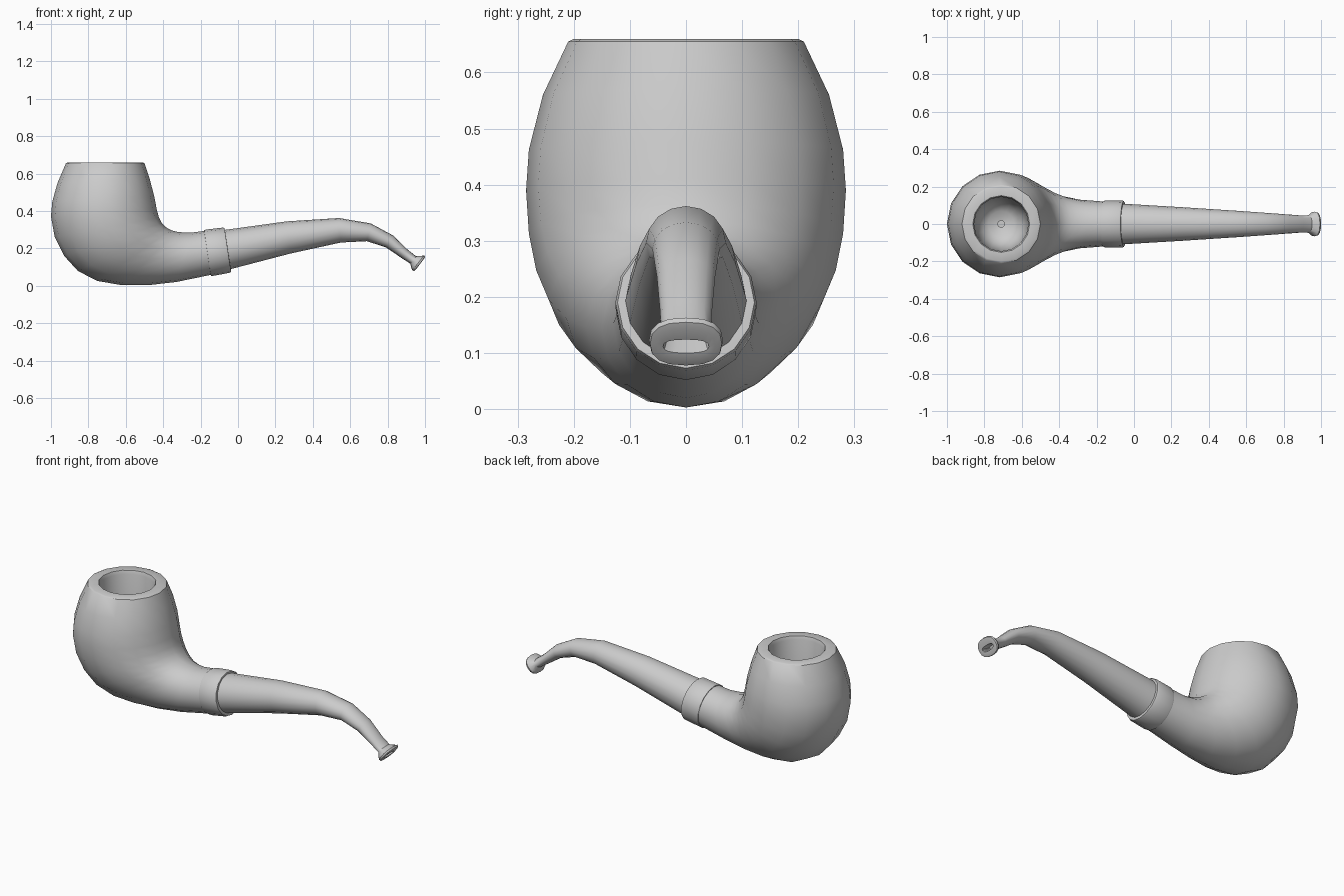
import bpy, bmesh, math

SIDES = 16


def ring(a, b, w, power=1.0):
    """Oval ring spanning a-b in the XZ plane, half-width w in Y. power < 1 squares it off."""
    pts = []
    for i in range(SIDES):
        t = 2 * math.pi * i / SIDES
        c, s = math.cos(t), math.sin(t)
        c = math.copysign(abs(c) ** power, c) if abs(c) > 1e-6 else 0.0
        s = math.copysign(abs(s) ** power, s) if abs(s) > 1e-6 else 0.0
        pts.append(((a[0] + b[0]) / 2 + c * (b[0] - a[0]) / 2, s * w,
                    (a[1] + b[1]) / 2 + c * (b[1] - a[1]) / 2))
    return pts


def flat_ring(r, z, x=-0.71):
    return ring((x - r, z), (x + r, z), r)


def loft(name, rings, angle=38):
    """Skin a list of rings into a closed smooth-shaded object."""
    bm = bmesh.new()
    rows = [[bm.verts.new(p) for p in r] for r in rings]
    for r0, r1 in zip(rows, rows[1:]):
        for i in range(SIDES):
            j = (i + 1) % SIDES
            bm.faces.new((r0[i], r0[j], r1[j], r1[i]))
    bm.faces.new(rows[0])
    bm.faces.new(rows[-1])
    bmesh.ops.recalc_face_normals(bm, faces=bm.faces)
    mesh = bpy.data.meshes.new(name)
    bm.to_mesh(mesh)
    bm.free()
    obj = bpy.data.objects.new(name, mesh)
    bpy.context.collection.objects.link(obj)
    bpy.ops.object.select_all(action='DESELECT')
    obj.select_set(True)
    bpy.context.view_layer.objects.active = obj
    bpy.ops.object.shade_smooth_by_angle(angle=math.radians(angle))
    return obj


# Bowl: draught hole, chamber, rim, then outer wall fanning round into the shank
chamber = [flat_ring(r, z) for r, z in (
    (0.018, 0.10), (0.018, 0.15), (0.07, 0.16), (0.108, 0.19), (0.132, 0.25),
    (0.142, 0.35), (0.145, 0.64), (0.152, 0.66), (0.20, 0.66))]
outer = [ring(a, b, w) for a, b, w in (
    ((-0.92, 0.655), (-0.50, 0.655), 0.21),
    ((-0.965, 0.55), (-0.472, 0.57), 0.255),
    ((-0.993, 0.45), (-0.447, 0.475), 0.28),
    ((-1.0, 0.37), (-0.435, 0.41), 0.285),
    ((-0.98, 0.26), (-0.423, 0.365), 0.28),
    ((-0.93, 0.16), (-0.407, 0.335), 0.267),
    ((-0.855, 0.078), (-0.386, 0.313), 0.245),
    ((-0.75, 0.025), (-0.36, 0.298), 0.213),
    ((-0.62, 0.003), (-0.33, 0.289), 0.178),
    ((-0.48, 0.003), (-0.295, 0.285), 0.15),
    ((-0.33, 0.02), (-0.25, 0.284), 0.13),
    ((-0.145, 0.058), (-0.18, 0.293), 0.12))]
loft("bowl_and_shank", chamber + outer)

# Collar band where the shank meets the stem
loft("collar_band", [ring(a, b, w) for a, b, w in (
    ((-0.147, 0.062), (-0.181, 0.29), 0.117),
    ((-0.145, 0.053), (-0.181, 0.297), 0.123),
    ((-0.137, 0.052), (-0.173, 0.300), 0.125),
    ((-0.045, 0.069), (-0.080, 0.311), 0.126),
    ((-0.037, 0.073), (-0.072, 0.308), 0.122),
    ((-0.038, 0.086), (-0.070, 0.296), 0.109))])

# Curved stem with a flared lip and a recessed slot
stem = [ring(a, b, w) for a, b, w in (
    ((-0.06, 0.083), (-0.09, 0.296), 0.109),
    ((0.0, 0.099), (-0.03, 0.304), 0.106),
    ((0.28, 0.172), (0.26, 0.344), 0.089),
    ((0.55, 0.231), (0.54, 0.362), 0.071),
    ((0.69, 0.238), (0.71, 0.333), 0.060),
    ((0.79, 0.205), (0.83, 0.268), 0.052),
    ((0.875, 0.148), (0.907, 0.193), 0.046),
    ((0.922, 0.117), (0.952, 0.158), 0.047))]
lip = [ring(a, b, w, 0.8) for a, b, w in (
    ((0.927, 0.093), (0.982, 0.160), 0.060),
    ((0.933, 0.082), (0.994, 0.163), 0.066),
    ((0.942, 0.078), (1.0, 0.155), 0.064),
    ((0.952, 0.087), (0.994, 0.143), 0.052),
    ((0.960, 0.100), (0.978, 0.124), 0.041),
    ((0.925, 0.130), (0.935, 0.143), 0.033))]
loft("stem_and_mouthpiece", stem + lip)
